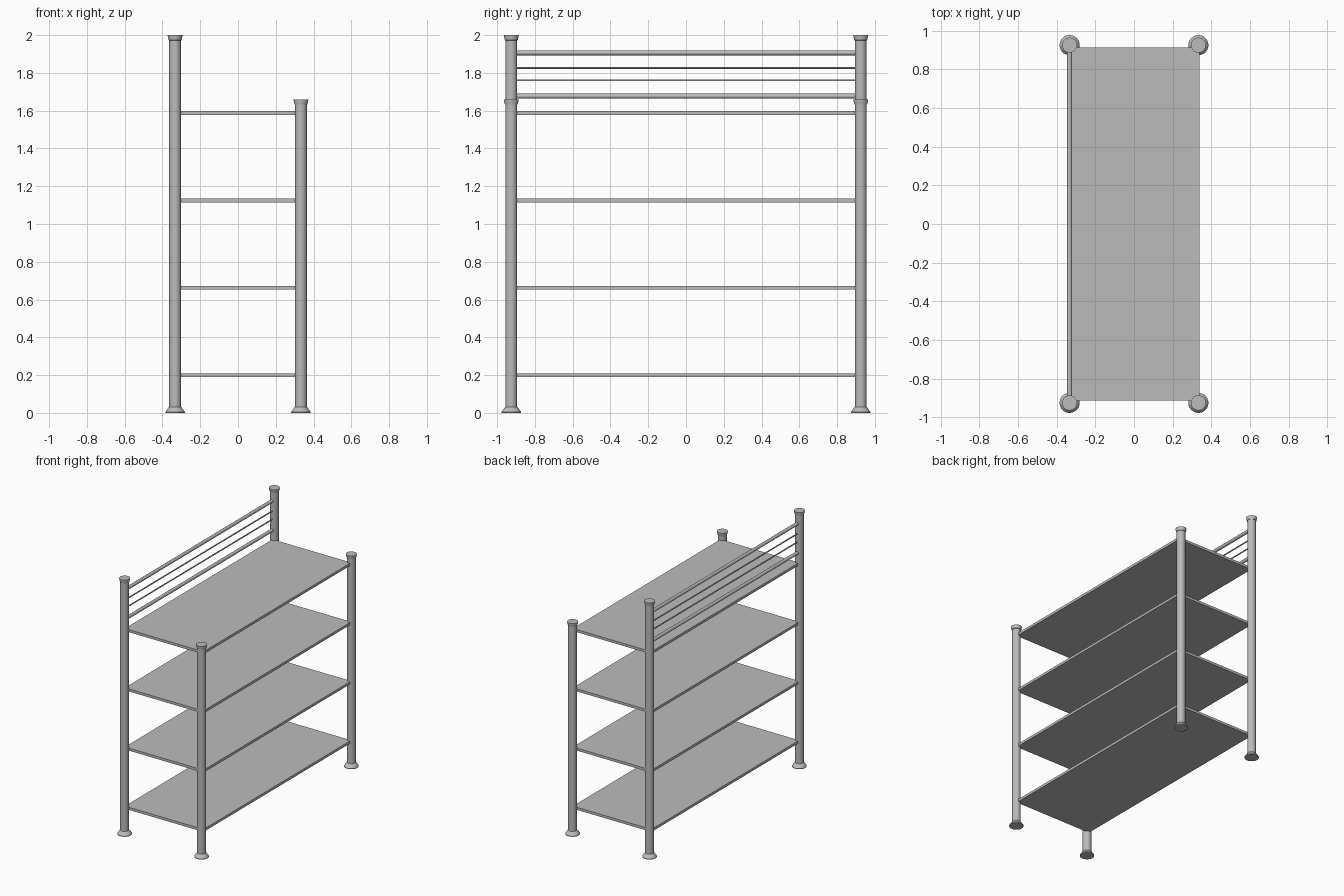
import bpy, bmesh, math
from mathutils import Matrix

old = bpy.data.objects.get("Cube")
if old:
    bpy.data.objects.remove(old, do_unlink=True)

POST_X, POST_Y, POST_R = 0.333, 0.925, 0.031

steel = bpy.data.materials.new("grey steel")
steel.use_nodes = True
GREY = (0.5, 0.5, 0.5, 1)
steel.diffuse_color = GREY
steel.node_tree.nodes["Principled BSDF"].inputs["Base Color"].default_value = GREY


def finish(name, bm, smooth=False):
    bmesh.ops.recalc_face_normals(bm, faces=bm.faces)
    mesh = bpy.data.meshes.new(name)
    bm.to_mesh(mesh)
    bm.free()
    mesh.materials.append(steel)
    obj = bpy.data.objects.new(name, mesh)
    bpy.context.collection.objects.link(obj)
    if smooth:
        bpy.ops.object.select_all(action='DESELECT')
        obj.select_set(True)
        bpy.context.view_layer.objects.active = obj
        bpy.ops.object.shade_smooth_by_angle(angle=math.radians(30))
    return obj


def box(name, size, centre):
    bm = bmesh.new()
    bmesh.ops.create_cube(bm, size=1, matrix=Matrix.Translation(centre) @ Matrix.Diagonal((*size, 1)))
    return finish(name, bm)


def post(name, x, y, height):
    """Turned post with a splayed foot and a flared cap."""
    profile = [(0.052, 0), (0.052, 0.004), (0.034, 0.03), (POST_R, 0.032),
               (POST_R, height - 0.028), (0.034, height - 0.027),
               (0.039, height - 0.005), (0.039, height)]
    sides = 32
    bm = bmesh.new()
    rings = [[bm.verts.new((x + r * math.cos(math.tau * i / sides),
                            y + r * math.sin(math.tau * i / sides), z))
              for i in range(sides)] for r, z in profile]
    for low, high in zip(rings, rings[1:]):
        for i in range(sides):
            j = (i + 1) % sides
            bm.faces.new((low[i], low[j], high[j], high[i]))
    bm.faces.new(rings[0][::-1])
    bm.faces.new(rings[-1])
    return finish(name, bm, smooth=True)


def rod(name, radius, z):
    """Round rail running between the two tall posts."""
    bm = bmesh.new()
    bmesh.ops.create_cone(bm, cap_ends=True, segments=16, radius1=radius, radius2=radius,
                          depth=2 * (POST_Y - 0.02),
                          matrix=Matrix.Translation((-POST_X, 0, z)) @ Matrix.Rotation(math.pi / 2, 4, 'X'))
    return finish(name, bm, smooth=True)


# Tall posts on the right, short posts on the left
for end, y in (("front", -POST_Y), ("back", POST_Y)):
    post(end + "_right_post", -POST_X, y, 2.0)
    post(end + "_left_post", POST_X, y, 1.66)

# Four evenly spaced shelves
for i in range(4):
    box(f"shelf_{i + 1}", (0.68, 1.824, 0.02), (0, 0, 0.199 + i * 0.463))

# Guard rails between the tall posts
rod("top_rail", 0.013, 1.906)
rod("bottom_rail", 0.013, 1.677)
rod("upper_thin_rail", 0.005, 1.826)
rod("lower_thin_rail", 0.005, 1.761)
